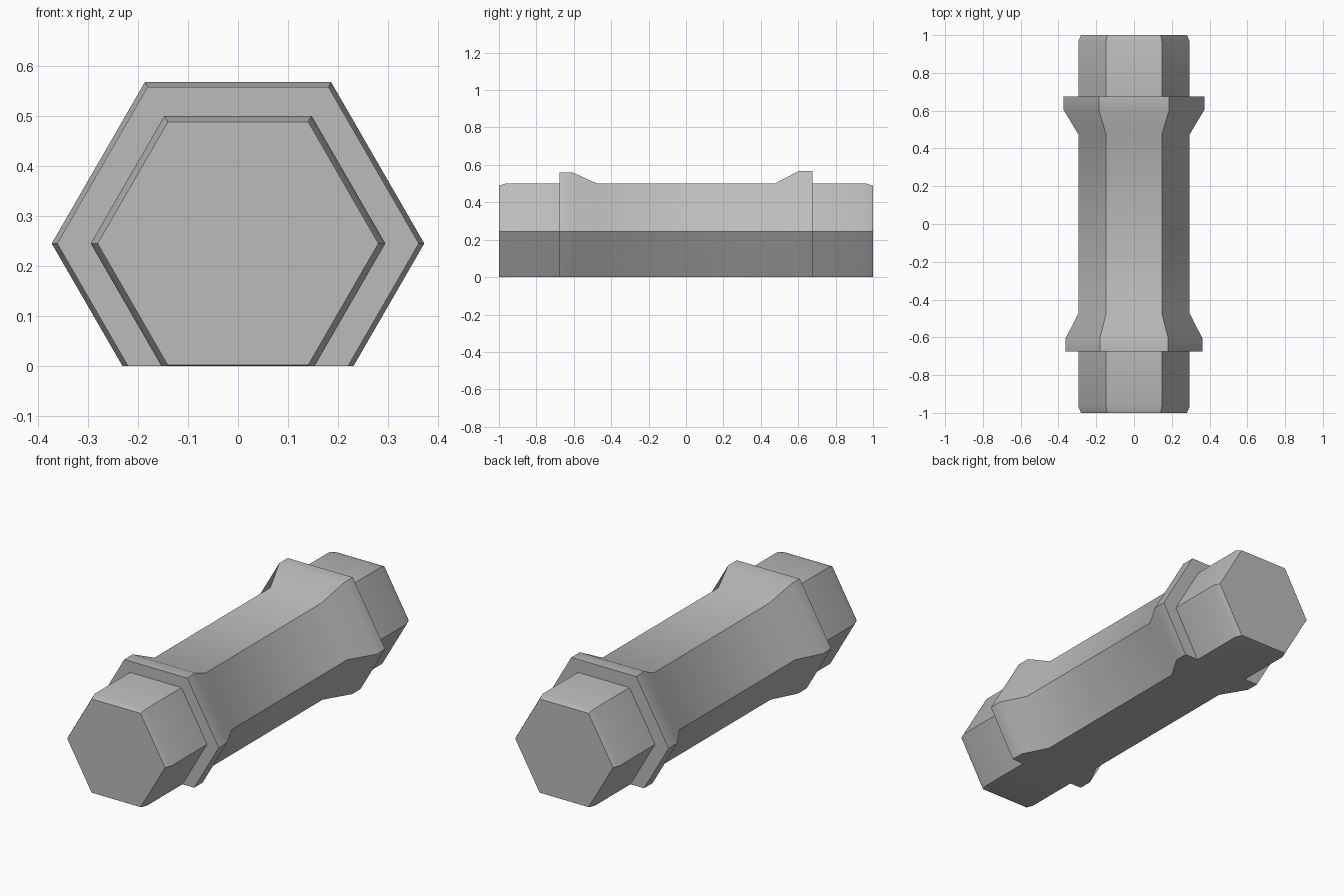
import bpy, bmesh, math

cube = bpy.data.objects.get("Cube")
if cube:
    bpy.data.objects.remove(cube, do_unlink=True)

# Single plain grey
grey = bpy.data.materials.new("plain_grey")
grey.use_nodes = True
colour = (0.5, 0.5, 0.5, 1)
grey.diffuse_color = colour
grey.node_tree.nodes["Principled BSDF"].inputs["Base Color"].default_value = colour

AXIS_Z = 0.245
BODY, TIP = 0.295, 0.281
FRONT_COLLAR, BACK_COLLAR = 0.362, 0.373


def half_profile(collar):
    """(distance from the middle, corner radius) from the shaft out to the tip."""
    return [(0.475, BODY), (0.605, collar), (0.675, collar),
            (0.675, BODY), (0.965, BODY), (1.0, TIP)]


# Hexagonal bar: rings swept along y, front tip to back tip
profile = [(-y, r) for y, r in reversed(half_profile(FRONT_COLLAR))]
profile += half_profile(BACK_COLLAR)

bm = bmesh.new()
rings = []
for y, r in profile:
    rings.append([bm.verts.new((r * math.cos(i * math.pi / 3), y,
                                AXIS_Z + r * math.sin(i * math.pi / 3)))
                  for i in range(6)])
for a, b in zip(rings, rings[1:]):
    for i in range(6):
        j = (i + 1) % 6
        bm.faces.new((a[i], a[j], b[j], b[i]))
bm.faces.new(rings[0])
bm.faces.new(rings[-1])

# Flat underside: slice off everything below the ground and cap the cut
cut = bmesh.ops.bisect_plane(bm, geom=bm.verts[:] + bm.edges[:] + bm.faces[:],
                             plane_co=(0, 0, 0), plane_no=(0, 0, 1), clear_inner=True)
rim = [e for e in cut["geom_cut"] if isinstance(e, bmesh.types.BMEdge)]
bmesh.ops.holes_fill(bm, edges=rim, sides=0)
bmesh.ops.recalc_face_normals(bm, faces=bm.faces[:])

mesh = bpy.data.meshes.new("hex_bar")
bm.to_mesh(mesh)
bm.free()
mesh.materials.append(grey)
bar = bpy.data.objects.new("hex_bar", mesh)
bpy.context.collection.objects.link(bar)

# Soft slopes along the bar, crisp hexagon edges
bpy.ops.object.select_all(action='DESELECT')
bar.select_set(True)
bpy.context.view_layer.objects.active = bar
bpy.ops.object.shade_smooth_by_angle(angle=math.radians(30))
